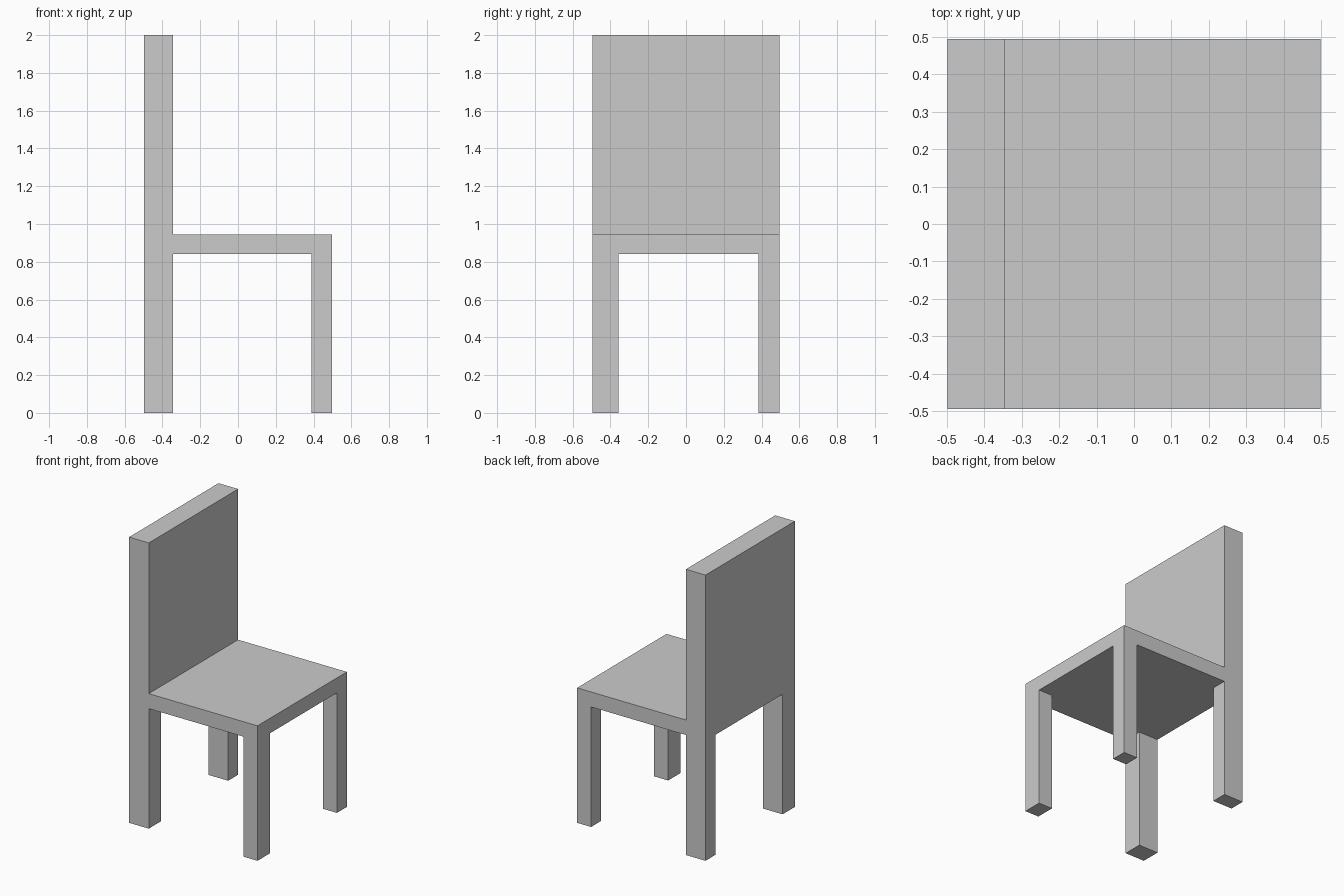
import bpy
import bmesh
from mathutils import Matrix, Vector

if "Cube" in bpy.data.objects:
    bpy.data.objects.remove(bpy.data.objects["Cube"])


def box(name, x, y, z):
    """Box spanning the given (min, max) range on each axis."""
    size = Vector((x[1] - x[0], y[1] - y[0], z[1] - z[0]))
    centre = Vector((sum(x), sum(y), sum(z))) / 2
    bm = bmesh.new()
    bmesh.ops.create_cube(bm, size=1, matrix=Matrix.LocRotScale(None, None, size))
    mesh = bpy.data.meshes.new(name)
    bm.to_mesh(mesh)
    bm.free()
    obj = bpy.data.objects.new(name, mesh)
    obj.location = centre
    bpy.context.collection.objects.link(obj)
    return obj


HX, HY = 0.497, 0.494            # half footprint
BACK_X = -0.345                  # seat-side face of the backrest
SEAT_Z, SEAT_TOP, TOP = 0.84, 0.945, 2.0

# Seat slab and full-width backrest
box("seat", (BACK_X, HX), (-HY, HY), (SEAT_Z, SEAT_TOP))
box("backrest", (-HX, BACK_X), (-HY, HY), (SEAT_Z, TOP))

# Four legs: rear ones as deep as the backrest, one side slightly wider
for end, x in (("rear", (-HX, BACK_X)), ("front", (0.389, HX))):
    for side, y in (("right", (-HY, -0.358)), ("left", (0.384, HY))):
        box(f"{end}_{side}_leg", x, y, (0, SEAT_Z))
